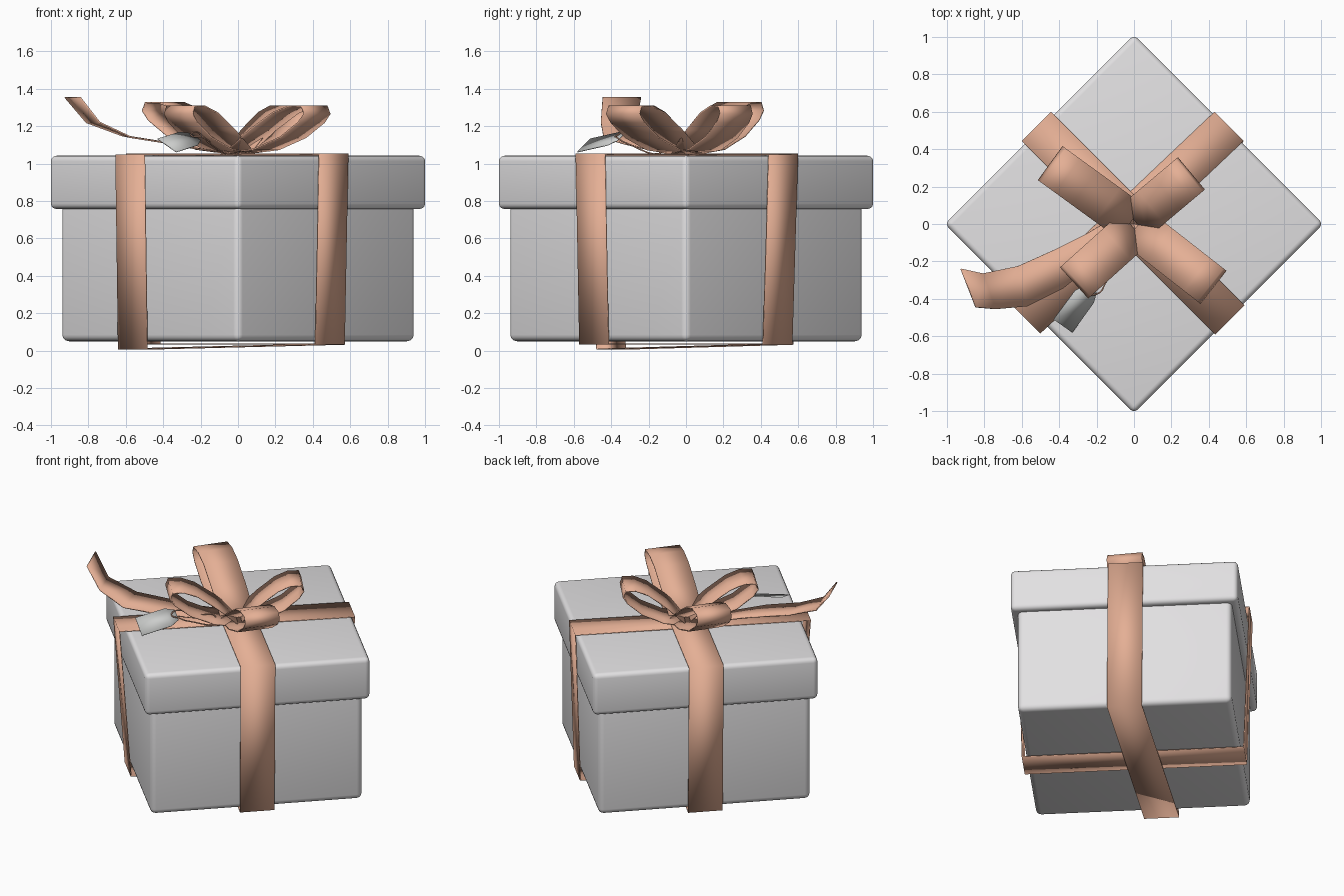
import bpy, bmesh, math
from mathutils import Vector, Matrix

if "Cube" in bpy.data.objects:
    bpy.data.objects.remove(bpy.data.objects["Cube"])


def material(name, rgb):
    m = bpy.data.materials.new(name)
    m.diffuse_color = (*rgb, 1)
    m.use_nodes = True
    m.node_tree.nodes["Principled BSDF"].inputs["Base Color"].default_value = m.diffuse_color
    return m


paper = material("pale grey card", (0.76, 0.75, 0.76))
satin = material("copper ribbon", (0.78, 0.43, 0.30))
grey = material("tag grey", (0.60, 0.61, 0.60))


def finish(name, bm, mat, angle=35):
    me = bpy.data.meshes.new(name)
    bm.to_mesh(me)
    bm.free()
    me.materials.append(mat)
    ob = bpy.data.objects.new(name, me)
    bpy.context.collection.objects.link(ob)
    bpy.ops.object.select_all(action='DESELECT')
    ob.select_set(True)
    bpy.context.view_layer.objects.active = ob
    bpy.ops.object.shade_smooth_by_angle(angle=math.radians(angle))
    return ob


def rounded_box(name, half, z0, z1, r):
    bm = bmesh.new()
    bmesh.ops.create_cube(bm, size=1)
    bmesh.ops.scale(bm, vec=(2 * half, 2 * half, z1 - z0), verts=bm.verts)
    bmesh.ops.bevel(bm, geom=bm.edges[:], offset=r, segments=4, profile=0.5,
                    affect='EDGES')
    bmesh.ops.rotate(bm, matrix=Matrix.Rotation(math.pi / 4, 3, 'Z'), verts=bm.verts)
    bmesh.ops.translate(bm, vec=(0, 0, (z0 + z1) / 2), verts=bm.verts)
    return finish(name, bm, paper)


def strip(name, left, right, mat=satin, closed=False, thick=0.008):
    """Thin band between two edge paths."""
    bm = bmesh.new()
    a = [bm.verts.new(p) for p in left]
    b = [bm.verts.new(p) for p in right]
    n = len(a)
    for i in range(n if closed else n - 1):
        j = (i + 1) % n
        bm.faces.new((a[i], b[i], b[j], a[j]))
    bmesh.ops.recalc_face_normals(bm, faces=bm.faces)
    ob = finish(name, bm, mat)
    s = ob.modifiers.new("thickness", 'SOLIDIFY')
    s.thickness = thick
    s.offset = 0
    return ob


def band(name, path, angle, width, closed=False):
    """Band along a path of (along, across, z), turned by angle about z."""
    rot = Matrix.Rotation(math.radians(angle), 3, 'Z')
    w = Vector((0, width / 2, 0))
    return strip(name, [rot @ (Vector(p) + w) for p in path],
                 [rot @ (Vector(p) - w) for p in path], closed=closed)


# box and lid
rounded_box("box_body", 0.674, 0.05, 0.90, 0.035)
rounded_box("box_lid", 0.716, 0.757, 1.042, 0.03)

# ribbons wrapped around the box
band("ribbon_wrap_a", [(0.725, 0.01, 1.046), (-0.765, 0.05, 1.046),
                       (-0.68, 0.115, 0.008), (0.692, 0.0, 0.034)], 45, 0.22, True)
band("ribbon_wrap_b", [(0.735, 0, 1.05), (-0.722, 0, 1.05),
                       (-0.695, 0, 0.036), (0.70, 0, 0.036)], 135, 0.22, True)

# bow loops: one petal profile, four directions (angle, reach, across, height)
petal = [(0.0, 0.0), (0.36, 0.02), (0.70, 0.085), (0.93, 0.165), (1.0, 0.21),
         (0.965, 0.25), (0.80, 0.25), (0.60, 0.215), (0.32, 0.125), (0.04, 0.015)]
for i, (ang, reach, across, h) in enumerate([(144, 0.55, 0.0, 1.08), (40, 0.405, 0.01, 1.0),
                                             (222, 0.445, 0.02, 1.0), (-38, 0.54, -0.005, 1.0)]):
    band(f"bow_loop_{i + 1}", [(s * reach, across, 1.056 + z * h) for s, z in petal], ang, 0.225)

# loose ribbon tail
strip("ribbon_tail",
      [(-0.03, 0.08, 1.057), (-0.25, -0.05, 1.085), (-0.43, -0.14, 1.12), (-0.62, -0.225, 1.15),
       (-0.81, -0.265, 1.22), (-0.925, -0.24, 1.355)],
      [(0.0, -0.06, 1.057), (-0.20, -0.20, 1.075), (-0.38, -0.345, 1.11), (-0.57, -0.44, 1.14),
       (-0.74, -0.455, 1.22), (-0.845, -0.445, 1.355)])

# gift tag with clipped corners at the string end
strip("gift_tag", [(-0.43, -0.51, 1.132), (-0.315, -0.355, 1.167), (-0.255, -0.325, 1.162)],
      [(-0.33, -0.58, 1.062), (-0.215, -0.42, 1.098), (-0.20, -0.365, 1.124)], grey, thick=0.005)

# tag string
cu = bpy.data.curves.new("tag_string", 'CURVE')
cu.dimensions = '3D'
cu.bevel_depth = 0.004
cu.bevel_resolution = 1
cu.resolution_u = 6
sp = cu.splines.new('BEZIER')
pts = [(-0.25, -0.37, 1.15), (-0.19, -0.37, 1.14), (-0.155, -0.32, 1.11),
       (-0.08, -0.12, 1.07), (-0.17, -0.27, 1.13), (-0.23, -0.33, 1.17)]
sp.bezier_points.add(len(pts) - 1)
for bp, p in zip(sp.bezier_points, pts):
    bp.co = p
    bp.handle_left_type = bp.handle_right_type = 'AUTO'
sp.use_cyclic_u = True
cu.materials.append(satin)
bpy.context.collection.objects.link(bpy.data.objects.new("tag_string", cu))
